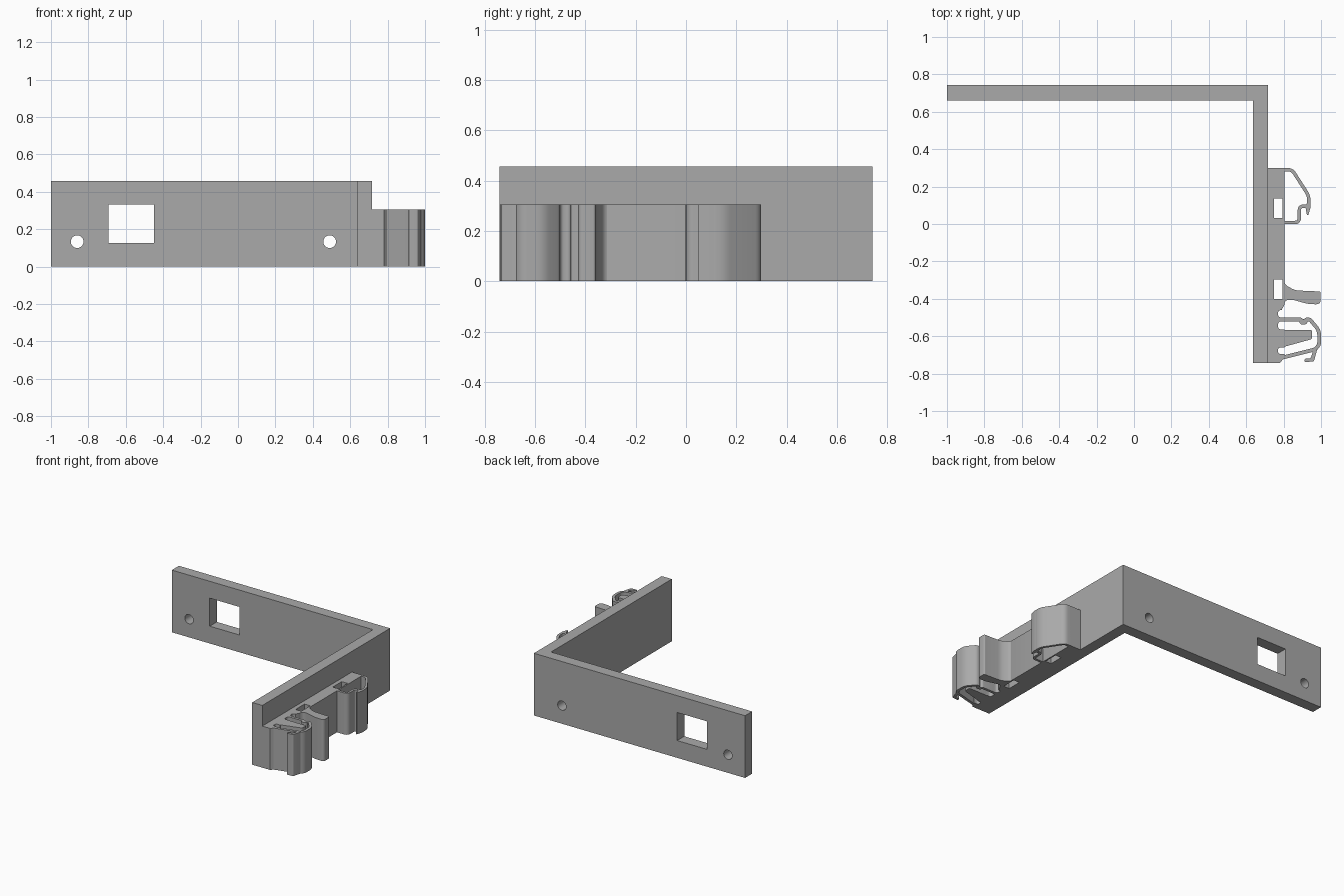
import bpy, bmesh, math
from mathutils import Vector

cube = bpy.data.objects.get("Cube")
if cube:
    bpy.data.objects.remove(cube, do_unlink=True)

HEIGHT, CLIP_HEIGHT = 0.457, 0.305

grey = bpy.data.materials.new("plain grey")
grey.use_nodes = True
colour = (0.4, 0.4, 0.4, 1)
grey.diffuse_color = colour
grey.node_tree.nodes["Principled BSDF"].inputs["Base Color"].default_value = colour


def extrude(name, outline, z0, z1):
    """Solid prism from a flat outline."""
    bm = bmesh.new()
    face = bm.faces.new([bm.verts.new((p[0], p[1], z0)) for p in outline])
    top = bmesh.ops.extrude_face_region(bm, geom=[face])["geom"]
    verts = [v for v in top if isinstance(v, bmesh.types.BMVert)]
    bmesh.ops.translate(bm, verts=verts, vec=(0, 0, z1 - z0))
    bmesh.ops.recalc_face_normals(bm, faces=bm.faces)
    mesh = bpy.data.meshes.new(name)
    bm.to_mesh(mesh)
    bm.free()
    mesh.materials.append(grey)
    obj = bpy.data.objects.new(name, mesh)
    bpy.context.collection.objects.link(obj)
    return obj


def soften(points, radius, closed=False, steps=5):
    """Round the corners of a path or outline."""
    pts = [Vector(p) for p in points]
    out = []
    for i, p in enumerate(pts):
        if not closed and i in (0, len(pts) - 1):
            out.append(p)
            continue
        a, b = pts[i - 1] - p, pts[(i + 1) % len(pts)] - p
        r = min(radius, a.length * 0.45, b.length * 0.45)
        a, b = p + a.normalized() * r, p + b.normalized() * r
        for k in range(steps + 1):
            t = k / steps
            out.append(a * (1 - t) ** 2 + p * (2 * t * (1 - t)) + b * t * t)
    return out


def ribbon(path, width):
    """Outline of a constant-width strip along a path."""
    left, right = [], []
    for i, p in enumerate(path):
        d0 = (p - path[max(i - 1, 0)]).normalized()
        d1 = (path[min(i + 1, len(path) - 1)] - p).normalized()
        d = (d0 + d1).normalized()
        n = Vector((-d.y, d.x)) * width / 2
        n /= max(d.dot(d1 if i == 0 else d0), 0.5)
        left.append(p + n)
        right.append(p - n)
    return left + right[::-1]


def box(x0, x1, y0, y1):
    return [(x0, y0), (x1, y0), (x1, y1), (x0, y1)]


def cut(obj, cutter):
    """Subtract a cutter and discard it."""
    cutter.hide_render = True
    mod = obj.modifiers.new("cut", "BOOLEAN")
    mod.operation, mod.solver, mod.object = "DIFFERENCE", "EXACT", cutter
    bpy.context.view_layer.objects.active = obj
    bpy.ops.object.modifier_apply(modifier=mod.name)
    bpy.data.objects.remove(cutter, do_unlink=True)


# L-shaped bracket with a window and two screw holes
bracket = extrude("corner_bracket", [
    (-1, 0.742), (-1, 0.66), (0.635, 0.66), (0.635, -0.742),
    (0.717, -0.742), (0.717, 0.742)], 0, HEIGHT)
cut(bracket, extrude("window_cutter", box(-0.692, -0.448, 0.6, 0.8), 0.127, 0.333))
for x in (-0.86, 0.49):
    bpy.ops.mesh.primitive_cylinder_add(
        vertices=32, radius=0.034, depth=0.3,
        location=(x, 0.7, 0.133), rotation=(math.pi / 2, 0, 0))
    cut(bracket, bpy.context.object)

# Clip base with two slots and rounded relief notches
base = extrude("clip_base", [
    (0.717, 0.299), (0.805, 0.299), (0.805, -0.43), (0.79, -0.458),
    (0.805, -0.5), (0.805, -0.715), (0.78, -0.742), (0.717, -0.742)],
    0, CLIP_HEIGHT)
for y in (0.084, -0.348):
    cut(base, extrude("slot_cutter", box(0.748, 0.795, y - 0.052, y + 0.052), -0.1, 0.5))
for y0, y1 in ((-0.5, -0.46), (-0.565, -0.52), (-0.695, -0.66)):
    notch = soften(box(0.77, 0.85, y0, y1), 0.02, closed=True)
    cut(base, extrude("notch_cutter", notch, -0.1, 0.5))

# Upper spring hook: closed loop with a barb
extrude("upper_hook", ribbon(soften([
    (0.795, 0.29), (0.845, 0.29), (0.935, 0.15), (0.935, 0.095),
    (0.884, 0.095), (0.884, 0.008), (0.795, 0.008)], 0.025), 0.018), 0, CLIP_HEIGHT)
extrude("upper_barb", [(0.915, 0.1), (0.944, 0.11), (0.944, 0.09), (0.932, 0.048),
                       (0.924, 0.05)], 0, CLIP_HEIGHT)

# Middle finger
extrude("middle_finger", soften([
    (0.8, -0.295), (0.808, -0.325), (0.86, -0.355), (0.975, -0.36), (0.998, -0.36),
    (0.998, -0.43), (0.93, -0.428), (0.85, -0.405), (0.815, -0.405), (0.8, -0.43)],
    0.025, closed=True), 0, CLIP_HEIGHT)

# Lower spring clip: loop, inner lug and barb
extrude("lower_spring", ribbon(soften([
    (0.795, -0.51), (0.893, -0.51), (0.893, -0.527), (0.918, -0.527), (0.918, -0.51),
    (0.94, -0.51), (0.99, -0.57), (0.99, -0.645), (0.97, -0.67), (0.79, -0.715)],
    0.025), 0.02), 0, CLIP_HEIGHT)
extrude("lower_lug", soften([
    (0.79, -0.567), (0.953, -0.567), (0.953, -0.615), (0.79, -0.66)],
    0.012, closed=True), 0, CLIP_HEIGHT)
extrude("lower_barb", soften([
    (0.985, -0.65), (0.962, -0.735), (0.912, -0.738), (0.912, -0.72),
    (0.945, -0.718), (0.962, -0.665)], 0.008, closed=True), 0, CLIP_HEIGHT)

# Smooth rounded walls, crisp edges
for obj in bpy.context.collection.objects:
    obj.select_set(obj.type == "MESH")
bpy.context.view_layer.objects.active = bracket
bpy.ops.object.shade_smooth_by_angle(angle=math.radians(30))
